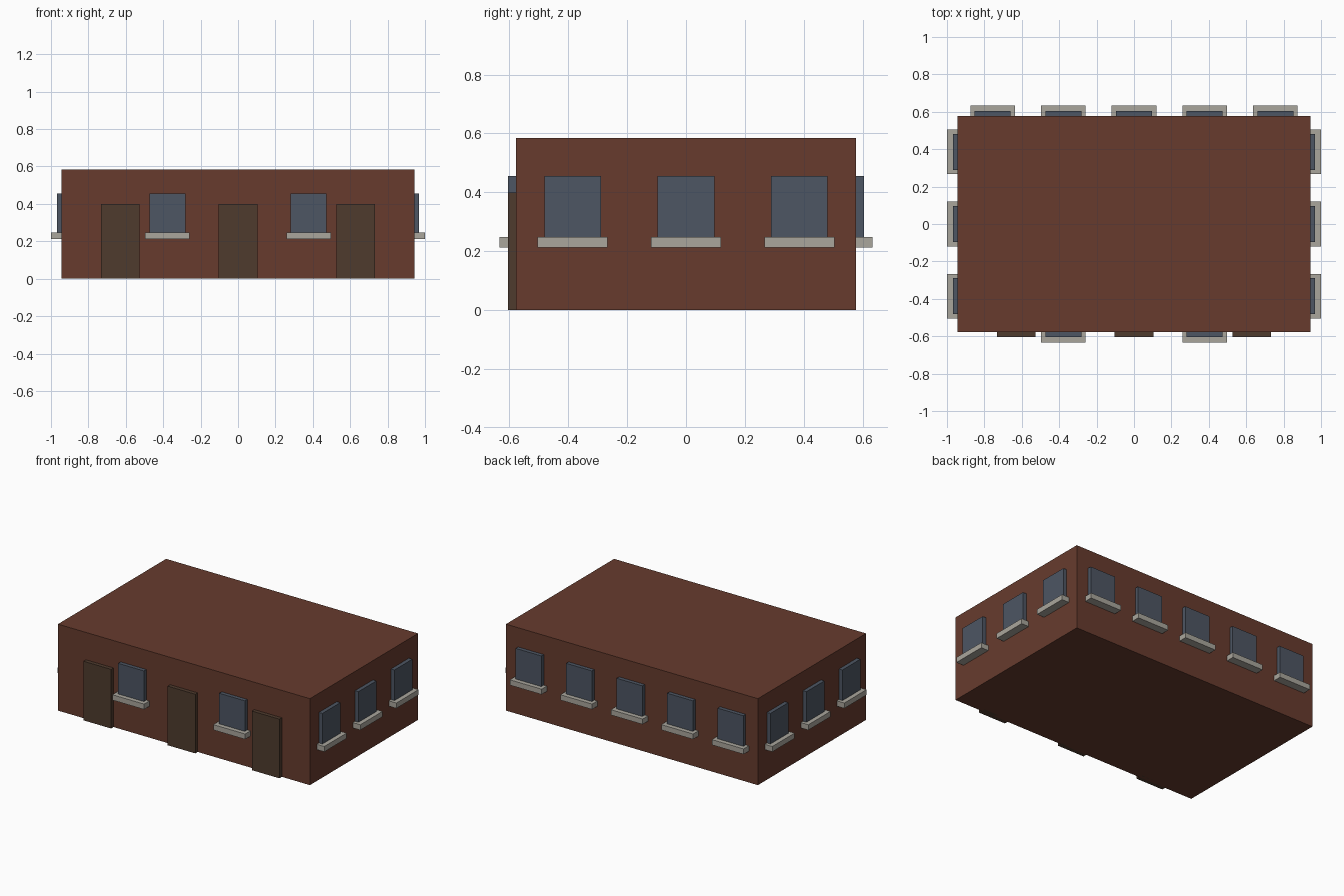
import bpy
from math import pi
from mathutils import Matrix, Vector

cube = bpy.data.objects.get("Cube")
if cube:
    bpy.data.objects.remove(cube, do_unlink=True)

HALF_X, HALF_Y, HEIGHT = 0.943, 0.578, 0.585


def material(name, rgb):
    mat = bpy.data.materials.new(name)
    mat.use_nodes = True
    color = (*rgb, 1.0)
    mat.diffuse_color = color
    mat.node_tree.nodes["Principled BSDF"].inputs["Base Color"].default_value = color
    return mat


brick = material("brick_red", (0.135, 0.044, 0.027))
glass = material("slate_blue_glass", (0.075, 0.092, 0.125))
stone = material("pale_stone", (0.40, 0.38, 0.335))
wood = material("dark_wood", (0.078, 0.044, 0.027))


def box(name, size, center, mat, turn=0.0):
    """Box of the given size, turned about the vertical axis of the building."""
    bpy.ops.mesh.primitive_cube_add(size=1)
    obj = bpy.context.object
    obj.name = obj.data.name = name
    obj.data.transform(Matrix.Diagonal((*size, 1)))
    obj.rotation_euler.z = turn
    obj.location = Matrix.Rotation(turn, 3, "Z") @ Vector(center)
    obj.data.materials.append(mat)
    return obj


def window(side, along, wall, turn):
    """Pane and sill, straddling the wall plane at y = -wall before turning."""
    box(side + "_window_pane", (0.192, 0.052, 0.22), (along, -wall, 0.345), glass, turn)
    box(side + "_window_sill", (0.238, 0.112, 0.036), (along, -wall, 0.23), stone, turn)


# Main block
box("building_body", (2 * HALF_X, 2 * HALF_Y, HEIGHT), (0, 0, HEIGHT / 2), brick)

# Front doors
for x in (-0.63, 0, 0.63):
    box("front_door", (0.206, 0.052, 0.4), (x, -HALF_Y, 0.2), wood)

# Windows on each wall: side, positions along wall, wall distance, turn
walls = (
    ("front", (-0.378, 0.378), HALF_Y, 0),
    ("back", (-0.756, -0.378, 0, 0.378, 0.756), HALF_Y, pi),
    ("left", (-0.385, 0, 0.385), HALF_X, pi / 2),
    ("right", (-0.385, 0, 0.385), HALF_X, -pi / 2),
)
for side, positions, wall, turn in walls:
    for along in positions:
        window(side, along, wall, turn)
